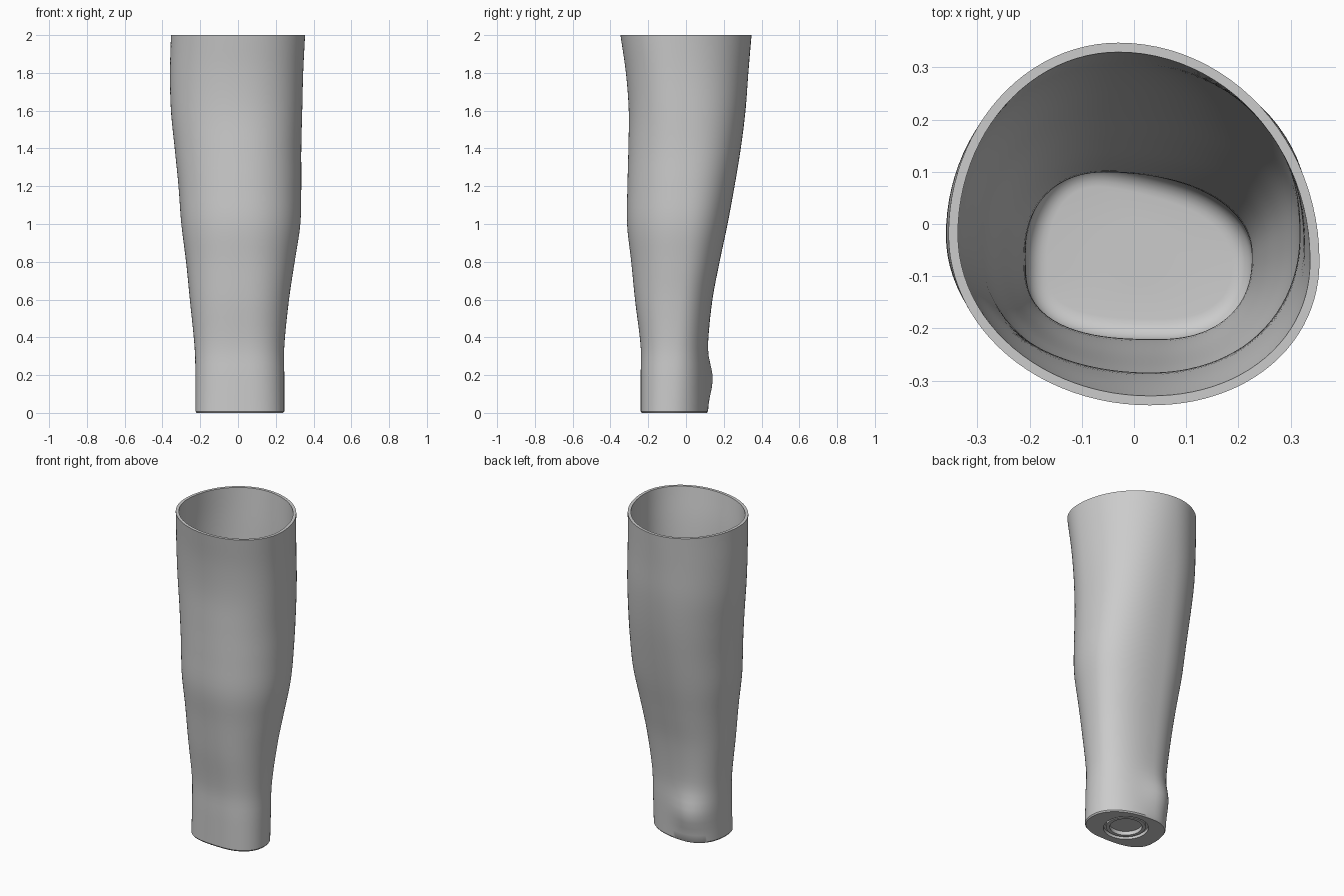
import bpy
import bmesh
import math
from mathutils import Vector

cube = bpy.data.objects.get("Cube")
if cube:
    bpy.data.objects.remove(cube, do_unlink=True)

SEGMENTS = 96
WALL = 0.018
FLOOR = 0.06
FILLET = 0.04

# Outline extents by height: z, x min, x max, y min, y max
EXTENTS = [
    (0.0, -0.225, 0.245, -0.24, 0.115),
    (0.2, -0.225, 0.245, -0.24, 0.115),
    (0.35, -0.23, 0.245, -0.24, 0.115),
    (0.6, -0.255, 0.27, -0.27, 0.14),
    (0.8, -0.275, 0.30, -0.29, 0.178),
    (1.0, -0.30, 0.33, -0.312, 0.22),
    (1.2, -0.315, 0.335, -0.31, 0.257),
    (1.4, -0.335, 0.335, -0.305, 0.29),
    (1.6, -0.355, 0.34, -0.303, 0.315),
    (1.8, -0.36, 0.345, -0.318, 0.33),
    (2.0, -0.355, 0.355, -0.347, 0.347),
]
# Outline character: z, x of back point, y of +x point, x of front point,
# y of -x point, then the squareness of the four quadrants
CHARACTER = [
    (0.0, -0.05, -0.08, 0.05, -0.08, 2.1, 2.3, 2.8, 2.3),
    (1.3, -0.04, -0.02, 0.03, -0.03, 2.45, 2.1, 2.1, 2.1),
    (2.0, -0.03, -0.07, 0.03, -0.02, 2.0, 2.0, 2.0, 2.1),
]


def sample(table, z):
    """Smooth (Hermite) lookup of a table row at height z."""
    last = len(table) - 1
    i = 0
    while i < last - 1 and z > table[i + 1][0]:
        i += 1

    def slope(k, c):
        a, b = table[max(k - 1, 0)], table[min(k + 1, last)]
        return (b[c] - a[c]) / (b[0] - a[0])

    p, q = table[i], table[i + 1]
    h = q[0] - p[0]
    t = min(max((z - p[0]) / h, 0), 1)
    s = t * t * (3 - 2 * t)
    return [p[c] + (q[c] - p[c]) * s
            + h * (t * (1 - t) ** 2 * slope(i, c) - t * t * (1 - t) * slope(i + 1, c))
            for c in range(1, len(p))]


def outline(z, inset=0.0):
    """Outline of four superellipse quarters, moved inwards by inset."""
    x0, x1, y0, y1 = sample(EXTENTS, z)
    xb, yr, xf, yl, *power = sample(CHARACTER, z)
    quarters = [(xb, yr, x1, y1), (xb, yl, x0, y1), (xf, yl, x0, y0), (xf, yr, x1, y0)]
    points = []
    for k in range(SEGMENTS):
        quad = k * 4 // SEGMENTS
        a = math.tau * k / SEGMENTS
        cx, cy, ex, ey = quarters[quad]
        c, s = abs(math.cos(a)), abs(math.sin(a))
        r = (c ** power[quad] + s ** power[quad]) ** (-1 / power[quad])
        points.append(Vector((cx + (ex - cx) * c * r, cy + (ey - cy) * s * r)))
    ring = []
    for k, p in enumerate(points):
        tangent = points[(k + 1) % SEGMENTS] - points[k - 1]
        normal = Vector((tangent.y, -tangent.x)).normalized()
        # Wrist bone swelling
        d2 = (p.x + 0.1) ** 2 + (p.y - 0.1) ** 2 + (z - 0.18) ** 2
        bump = 0.03 * math.exp(-d2 / 0.011)
        q = p + normal * (bump - inset)
        ring.append((q.x, q.y, z))
    return ring


def circle(radius, z):
    return [(0.01 + radius * math.cos(math.tau * k / SEGMENTS),
             -0.06 + radius * math.sin(math.tau * k / SEGMENTS), z)
            for k in range(SEGMENTS)]


# Rings in order: inner floor, inner wall, rim, outer wall, base
rings = [circle(0.06, FLOOR)]
for i in range(7):
    a = math.pi / 2 * i / 6
    z = FLOOR + FILLET * (1 - math.cos(a))
    rings.append([(x, y, z) for x, y, _ in
                  outline(FLOOR + FILLET, WALL + FILLET * (1 - math.sin(a)))])
wall_steps = 48
start = FLOOR + FILLET
rings += [outline(start + (2 - start) * i / wall_steps, WALL)
          for i in range(1, wall_steps + 1)]
rings += [outline(2 - (2 - 0.008) * i / wall_steps) for i in range(wall_steps + 1)]
rings.append([(x, y, 0) for x, y, _ in outline(0, 0.006)])

# Stepped round mount recessed in the base
for radius, z in [(0.128, 0), (0.128, 0.02), (0.112, 0.02), (0.112, 0.006),
                  (0.092, 0.006), (0.092, 0.03)]:
    rings.append(circle(radius, z))

bm = bmesh.new()
loops = [[bm.verts.new(co) for co in ring] for ring in rings]
for a, b in zip(loops, loops[1:]):
    for k in range(SEGMENTS):
        n = (k + 1) % SEGMENTS
        bm.faces.new((a[k], a[n], b[n], b[k]))
bm.faces.new(loops[0])
bm.faces.new(loops[-1])
bmesh.ops.recalc_face_normals(bm, faces=bm.faces)
mesh = bpy.data.meshes.new("forearm_socket")
bm.to_mesh(mesh)
bm.free()
socket = bpy.data.objects.new("forearm_socket", mesh)
bpy.context.collection.objects.link(socket)

# Plain grey plastic
grey = bpy.data.materials.new("grey_plastic")
grey.use_nodes = True
color = (0.6, 0.6, 0.6, 1)
grey.diffuse_color = color
grey.node_tree.nodes["Principled BSDF"].inputs["Base Color"].default_value = color
mesh.materials.append(grey)

bpy.ops.object.select_all(action="DESELECT")
socket.select_set(True)
bpy.context.view_layer.objects.active = socket
bpy.ops.object.shade_smooth_by_angle(angle=math.radians(35))
